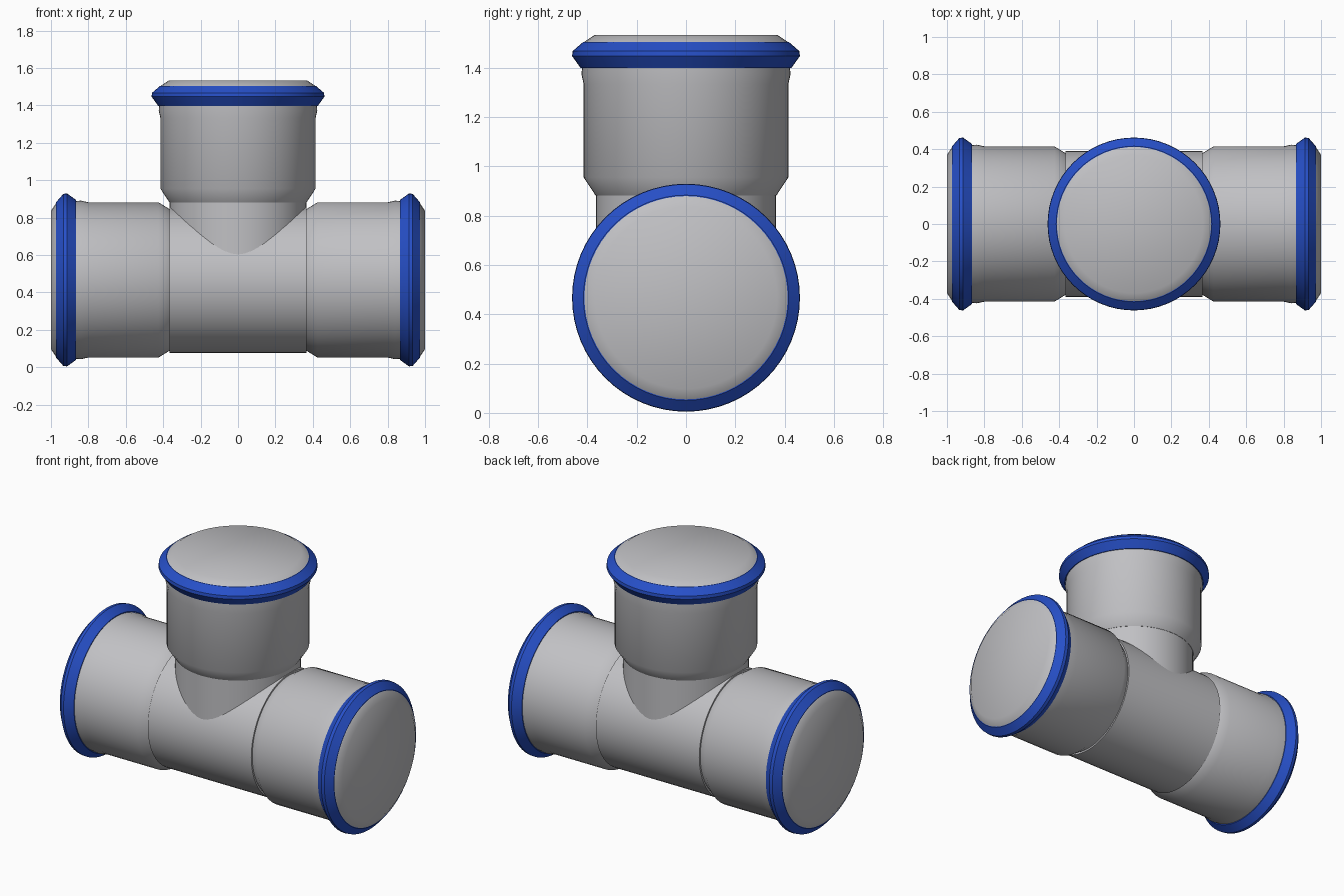
import bpy, bmesh, math
from mathutils import Matrix, Vector

cube = bpy.data.objects.get("Cube")
if cube:
    bpy.data.objects.remove(cube, do_unlink=True)

SEGMENTS = 64
AXIS_Z = 0.467       # height of the main pipe axis
MAIN_TIP = 1.0       # distance from the axis crossing to each socket mouth
BRANCH_TIP = 1.533 - AXIS_Z


def material(name, colour, roughness):
    mat = bpy.data.materials.new(name)
    mat.use_nodes = True
    mat.diffuse_color = (*colour, 1)
    bsdf = mat.node_tree.nodes["Principled BSDF"]
    bsdf.inputs["Base Color"].default_value = (*colour, 1)
    bsdf.inputs["Roughness"].default_value = roughness
    return mat


grey = material("pipe grey", (0.53, 0.53, 0.55), 0.5)
blue = material("seal blue", (0.02, 0.08, 0.58), 0.5)


def lathe(name, profile, mat, matrix, closed=False, smooth=38):
    """Turn (height, radius) points around z, then place the result."""
    bm = bmesh.new()
    rings = []
    for h, r in profile:
        ring = []
        for i in range(SEGMENTS):
            a = math.tau * i / SEGMENTS
            ring.append(bm.verts.new((r * math.cos(a), r * math.sin(a), h)))
        rings.append(ring)
    pairs = list(zip(rings, rings[1:]))
    if closed:
        pairs.append((rings[-1], rings[0]))
    else:
        bm.faces.new(rings[0][::-1])
        bm.faces.new(rings[-1])
    for low, high in pairs:
        for i in range(SEGMENTS):
            j = (i + 1) % SEGMENTS
            bm.faces.new((low[i], low[j], high[j], high[i]))
    bmesh.ops.recalc_face_normals(bm, faces=bm.faces)
    mesh = bpy.data.meshes.new(name)
    bm.to_mesh(mesh)
    bm.free()
    mesh.materials.append(mat)
    obj = bpy.data.objects.new(name, mesh)
    obj.matrix_world = matrix
    bpy.context.collection.objects.link(obj)
    bpy.ops.object.select_all(action="DESELECT")
    obj.select_set(True)
    bpy.context.view_layer.objects.active = obj
    bpy.ops.object.shade_smooth_by_angle(angle=math.radians(smooth))
    return obj


def socket(side, tip, start, neck, shoulder, matrix):
    """Capped socket with a flared mouth and a seal ring around it."""
    lathe(side + "_socket", [
        (start, neck), (shoulder, 0.415), (tip - 0.20, 0.415),
        (tip - 0.16, 0.424), (tip - 0.028, 0.412), (tip, 0.37),
    ], grey, matrix)
    lathe(side + "_seal_ring", [
        (tip - 0.135, 0.40), (tip - 0.135, 0.427), (tip - 0.086, 0.462),
        (tip - 0.066, 0.460), (tip - 0.028, 0.416), (tip - 0.028, 0.40),
    ], blue, matrix, closed=True, smooth=30)


centre = Matrix.Translation(Vector((0, 0, AXIS_Z)))
to_left = centre @ Matrix.Rotation(math.pi / 2, 4, "Y")
to_right = centre @ Matrix.Rotation(-math.pi / 2, 4, "Y")

# Pipe bodies
lathe("main_pipe", [(-0.367, 0.39), (0.367, 0.39)], grey, to_left)
lathe("branch_pipe", [(0, 0.365), (0.43, 0.365)], grey, centre)

# Three sockets
socket("left", MAIN_TIP, 0.365, 0.378, 0.425, to_left)
socket("right", MAIN_TIP, 0.365, 0.378, 0.425, to_right)
socket("top", BRANCH_TIP, 0.415, 0.367, 0.488, centre)
